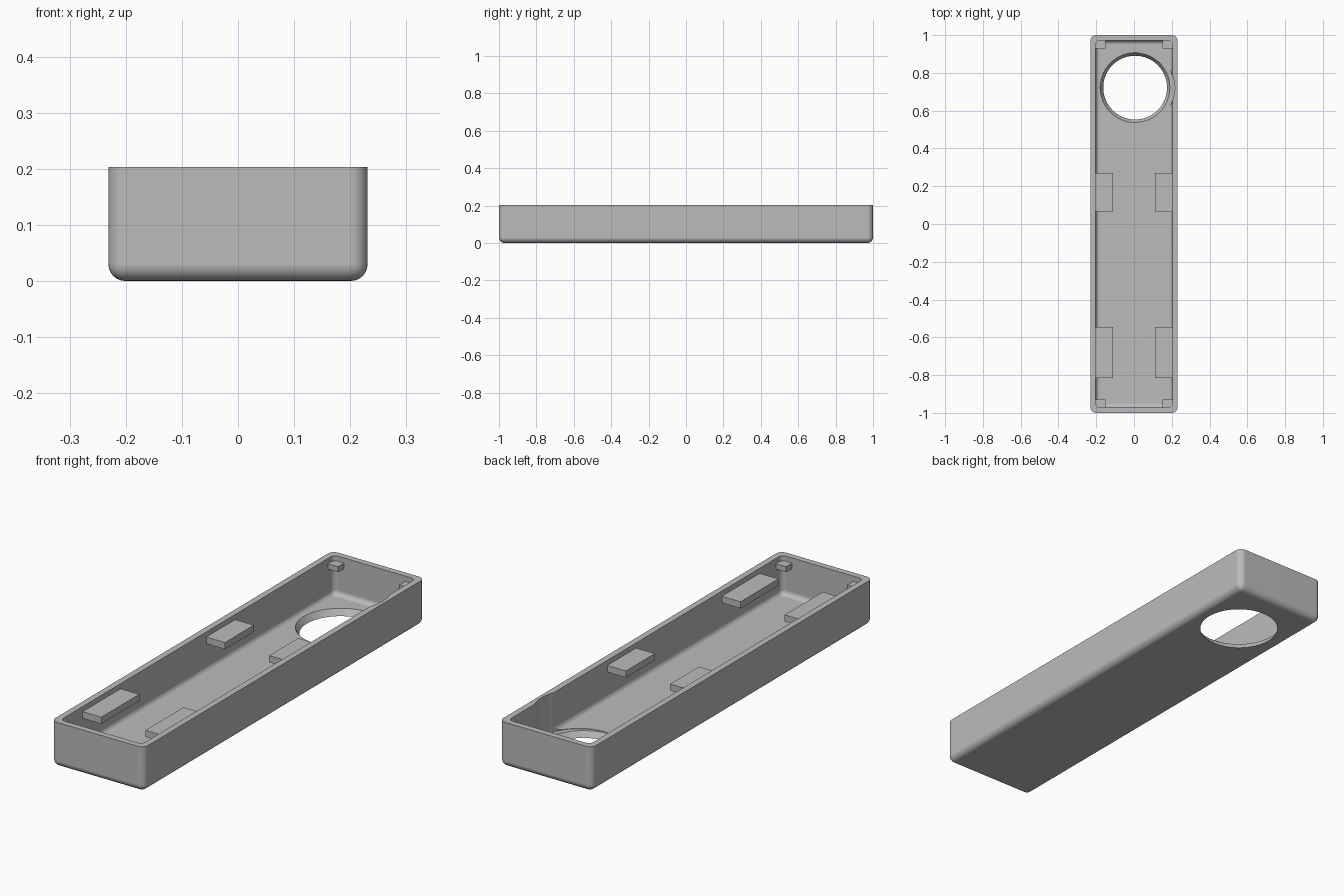
import bpy, bmesh, math
from mathutils import Matrix

if "Cube" in bpy.data.objects:
    bpy.data.objects.remove(bpy.data.objects["Cube"], do_unlink=True)

grey = bpy.data.materials.new("plain grey")
grey.use_nodes = True
COLOUR = (0.5, 0.5, 0.5, 1)
grey.diffuse_color = COLOUR
grey.node_tree.nodes["Principled BSDF"].inputs["Base Color"].default_value = COLOUR


def make_object(name, bm):
    bmesh.ops.recalc_face_normals(bm, faces=bm.faces)
    mesh = bpy.data.meshes.new(name)
    bm.to_mesh(mesh)
    bm.free()
    mesh.materials.append(grey)
    ob = bpy.data.objects.new(name, mesh)
    bpy.context.collection.objects.link(ob)
    return ob


def box(name, lo, hi, fillet=0.0):
    """Box between two corners; a fillet rounds all edges but the top ones."""
    bm = bmesh.new()
    bmesh.ops.create_cube(bm, size=1)
    for v in bm.verts:
        v.co = [l if c < 0 else h for c, l, h in zip(v.co, lo, hi)]
    if fillet:
        edges = [e for e in bm.edges if min(v.co.z for v in e.verts) < hi[2] - 1e-5]
        bmesh.ops.bevel(bm, geom=edges, offset=fillet, segments=6, profile=0.5,
                        affect='EDGES', clamp_overlap=True)
    return make_object(name, bm)


def cylinder(name, x, y, z0, z1, r0, r1):
    bm = bmesh.new()
    bmesh.ops.create_cone(bm, cap_ends=True, segments=96, radius1=r0, radius2=r1,
                          depth=z1 - z0,
                          matrix=Matrix.Translation((x, y, (z0 + z1) / 2)))
    return make_object(name, bm)


def cut(target, cutter):
    cutter.hide_render = True
    mod = target.modifiers.new("cut", 'BOOLEAN')
    mod.operation, mod.solver, mod.object = 'DIFFERENCE', 'EXACT', cutter
    bpy.context.view_layer.objects.active = target
    bpy.ops.object.modifier_apply(modifier=mod.name)
    bpy.data.objects.remove(cutter, do_unlink=True)


# Open tray with rounded corners and rounded bottom edge
tray = box("tray_shell", (-0.231, -1, 0), (0.231, 1, 0.203), 0.03)
cut(tray, box("cavity_cutter", (-0.203, -0.972, 0.028), (0.203, 0.972, 0.3), 0.022))

# Flared round opening in the floor, and the relief it needs in the side wall
cut(tray, cylinder("opening_cutter", 0.006, 0.722, -0.01, 0.04, 0.163, 0.192))
cut(tray, cylinder("wall_relief_cutter", 0.03, 0.72, 0.026, 0.3, 0.186, 0.186))

bpy.ops.object.select_all(action='DESELECT')
tray.select_set(True)
bpy.context.view_layer.objects.active = tray
bpy.ops.object.shade_smooth_by_angle(angle=math.radians(30))
weighted = tray.modifiers.new("even shading", 'WEIGHTED_NORMAL')
weighted.keep_sharp = True

# Tabs on the long walls and small supports in the corners
for side, label in ((1, "left"), (-1, "right")):
    def block(name, inner, outer, y0, y1, z0, z1):
        xs = sorted((side * inner, side * outer))
        return box(name, (xs[0], y0, z0), (xs[1], y1, z1))

    block(f"{label}_rear_tab", 0.11, 0.215, 0.065, 0.27, 0.150, 0.180)
    block(f"{label}_front_tab", 0.11, 0.215, -0.815, -0.545, 0.150, 0.180)
    block(f"{label}_rear_corner_support", 0.152, 0.211, 0.93, 0.98, 0.155, 0.180)
    block(f"{label}_front_corner_support", 0.152, 0.211, -0.98, -0.93, 0.155, 0.180)
